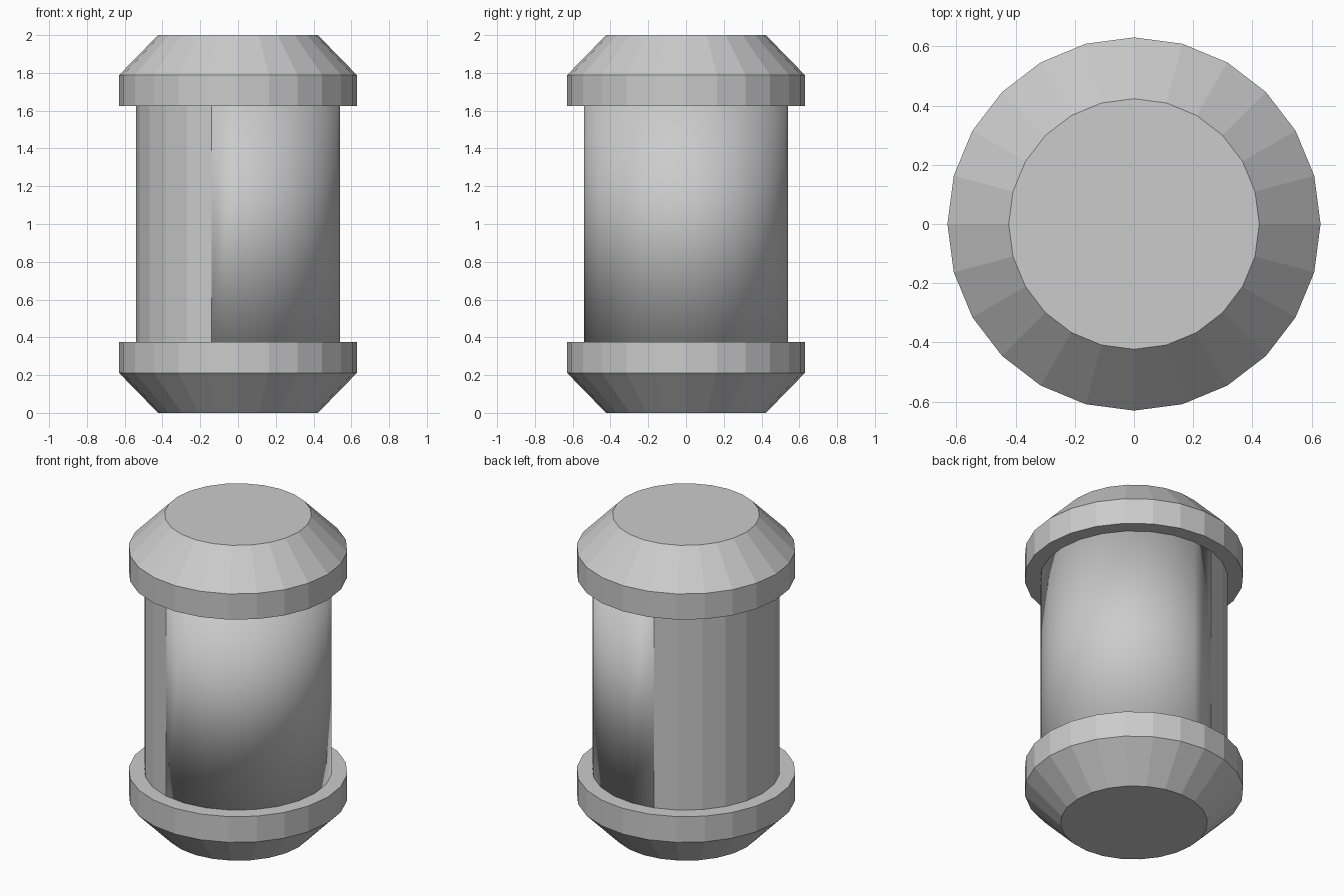
import bpy, bmesh, math

if "Cube" in bpy.data.objects:
    bpy.data.objects.remove(bpy.data.objects["Cube"])

SIDES = 24
BODY_R, RIM_R, END_R = 0.54, 0.63, 0.423
RIM_IN, RIM_OUT = 0.375, 0.212


def ring(r, first=0, last=SIDES - 1):
    step = 2 * math.pi / SIDES
    return [(r * math.cos(i * step), r * math.sin(i * step)) for i in range(first, last + 1)]


def stack(name, sections, smooth=False):
    """Closed solid through a list of (outline, z) sections."""
    bm = bmesh.new()
    loops = [[bm.verts.new((x, y, z)) for x, y in pts] for pts, z in sections]
    for a, b in zip(loops, loops[1:]):
        for i in range(len(a)):
            j = (i + 1) % len(a)
            bm.faces.new((a[i], a[j], b[j], b[i]))
    bm.faces.new(loops[0][::-1])
    bm.faces.new(loops[-1])
    bmesh.ops.recalc_face_normals(bm, faces=bm.faces)
    for f in bm.faces:
        f.smooth = smooth
    mesh = bpy.data.meshes.new(name)
    bm.to_mesh(mesh)
    bm.free()
    obj = bpy.data.objects.new(name, mesh)
    bpy.context.collection.objects.link(obj)
    return obj


# Bevelled end caps, the top one mirrored from the bottom
for name, flip in (("bottom_cap", False), ("top_cap", True)):
    profile = [(END_R, 0), (RIM_R, RIM_OUT), (RIM_R, RIM_IN)]
    stack(name, [(ring(r), 2 - z if flip else z) for r, z in profile])

# Faceted back panel (105 to 255 degrees)
panel = ring(BODY_R, 7, 17)
stack("side_panel", [(panel, RIM_IN), (panel, 2 - RIM_IN)])

# Smooth-shaded window filling the rest of the body
window = ring(BODY_R, -7, 7)
stack("window", [(window, RIM_IN), (window, 2 - RIM_IN)], smooth=True)
